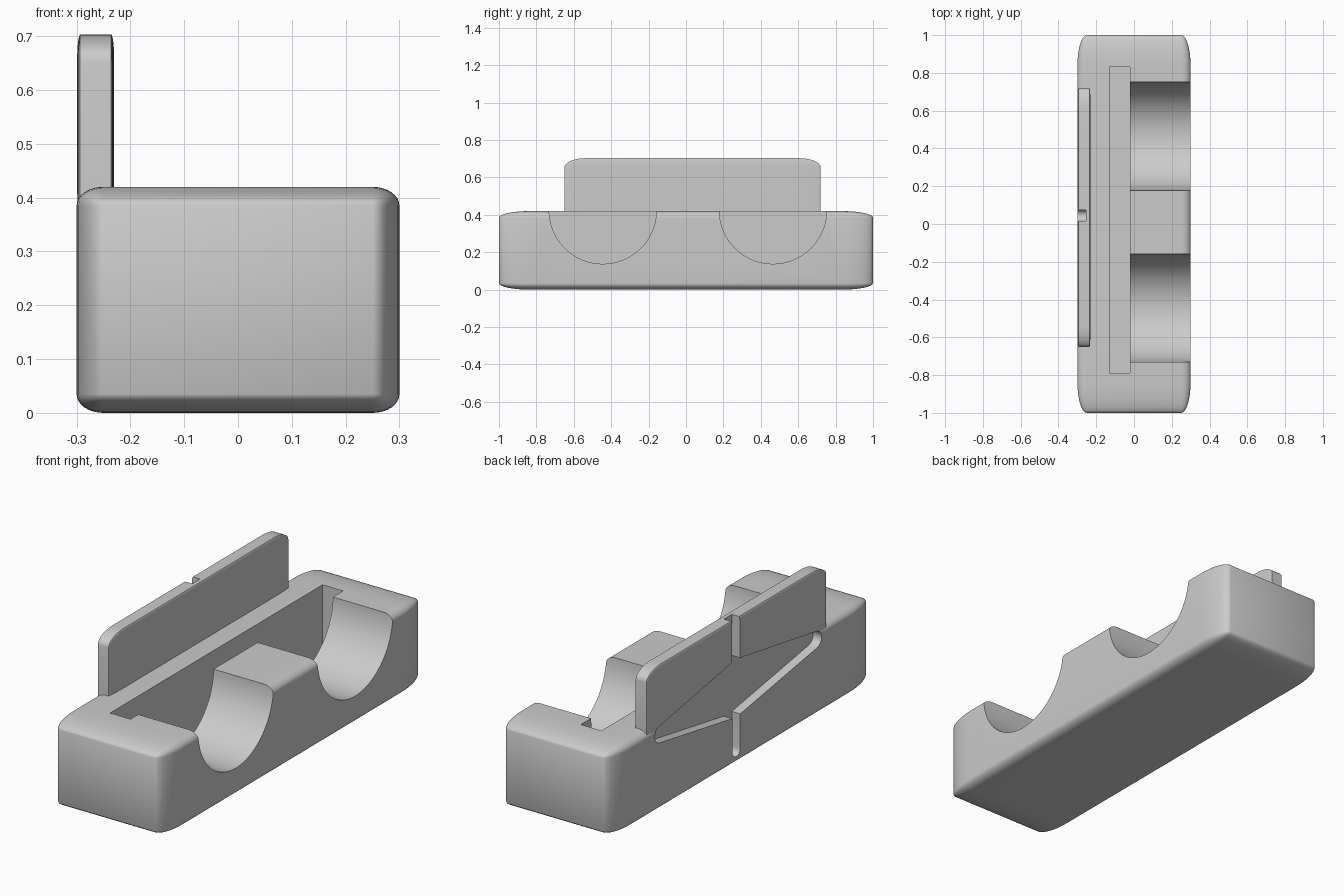
import bpy, bmesh, math
from mathutils import Vector

if "Cube" in bpy.data.objects:
    bpy.data.objects.remove(bpy.data.objects["Cube"], do_unlink=True)

grey = bpy.data.materials.new("plain grey")
grey.use_nodes = True
COLOUR = (0.6, 0.6, 0.6, 1)
grey.diffuse_color = COLOUR
grey.node_tree.nodes["Principled BSDF"].inputs["Base Color"].default_value = COLOUR


def finish(bm, name):
    bmesh.ops.recalc_face_normals(bm, faces=bm.faces)
    mesh = bpy.data.meshes.new(name)
    bm.to_mesh(mesh)
    bm.free()
    mesh.materials.append(grey)
    obj = bpy.data.objects.new(name, mesh)
    bpy.context.collection.objects.link(obj)
    return obj


def box(name, low, high, rounding=0):
    """Box between two corners; rounding is a share of each side."""
    low, high = Vector(low), Vector(high)
    bm = bmesh.new()
    bmesh.ops.create_cube(bm, size=1)
    if rounding:
        bmesh.ops.bevel(bm, geom=bm.edges[:], offset=rounding, segments=8,
                        profile=0.5, affect="EDGES")
    bmesh.ops.scale(bm, vec=high - low, verts=bm.verts)
    bmesh.ops.translate(bm, vec=(low + high) / 2, verts=bm.verts)
    return finish(bm, name)


def prism(name, outline, x0, x1):
    """Extrude a (y, z) outline along x."""
    bm = bmesh.new()
    face = bm.faces.new([bm.verts.new((x0, y, z)) for y, z in outline])
    new = bmesh.ops.extrude_face_region(bm, geom=[face])["geom"]
    bmesh.ops.translate(bm, vec=(x1 - x0, 0, 0),
                        verts=[v for v in new if isinstance(v, bmesh.types.BMVert)])
    return finish(bm, name)


def arc(y, z, ry, rz, start, end, steps):
    angles = [math.radians(start + (end - start) * i / steps) for i in range(steps + 1)]
    return [(y + ry * math.cos(a), z + rz * math.sin(a)) for a in angles]


def cut(obj, cutters):
    bpy.context.view_layer.objects.active = obj
    for cutter in cutters:
        mod = obj.modifiers.new("cut", "BOOLEAN")
        mod.operation = "DIFFERENCE"
        mod.solver = "EXACT"
        mod.object = cutter
        bpy.ops.object.modifier_apply(modifier=mod.name)


# Rounded base and upright plate
base = box("base_block", (-0.3, -1, 0), (0.3, 1, 0.42), 0.083)
plate = box("upright_plate", (-0.299, -0.65, 0.1), (-0.23, 0.72, 0.703), 0.083)

# Long slot and two round cradles
slot = box("slot_cutter", (-0.13, -0.79, 0.05), (-0.02, 0.83, 0.6))
cradles = [prism("cradle_cutter", arc(y, 0.425, 0.287, 0.287, 0, 360, 96)[:-1], -0.03, 0.5)
           for y in (-0.445, 0.465)]

# Four-armed recess on the outer side: straight upright arms, tapered side arms
CY, CZ, HALF = 0.045, 0.37, 0.03
outline = arc(CY + 0.58, CZ, 0.04, 0.04, -80, 80, 10)
outline += [(CY + HALF, CZ + 0.135), (CY + HALF, 0.8), (CY - HALF, 0.8), (CY - HALF, CZ + 0.135)]
outline += arc(CY - 0.61, CZ, 0.04, 0.04, 100, 260, 10)
outline += [(CY - HALF, CZ - 0.135)]
outline += arc(CY, 0.07, HALF, HALF, 180, 360, 10)
outline += [(CY + HALF, CZ - 0.135)]
recess = prism("recess_cutter", outline, -0.4, -0.255)

cut(base, [slot, *cradles, recess])
cut(plate, [recess])
for cutter in (slot, recess, *cradles):
    bpy.data.objects.remove(cutter, do_unlink=True)

# Smooth rounding with sharp cut edges
for obj in (base, plate):
    bpy.ops.object.select_all(action="DESELECT")
    obj.select_set(True)
    bpy.context.view_layer.objects.active = obj
    bpy.ops.object.shade_smooth_by_angle(angle=math.radians(30))
